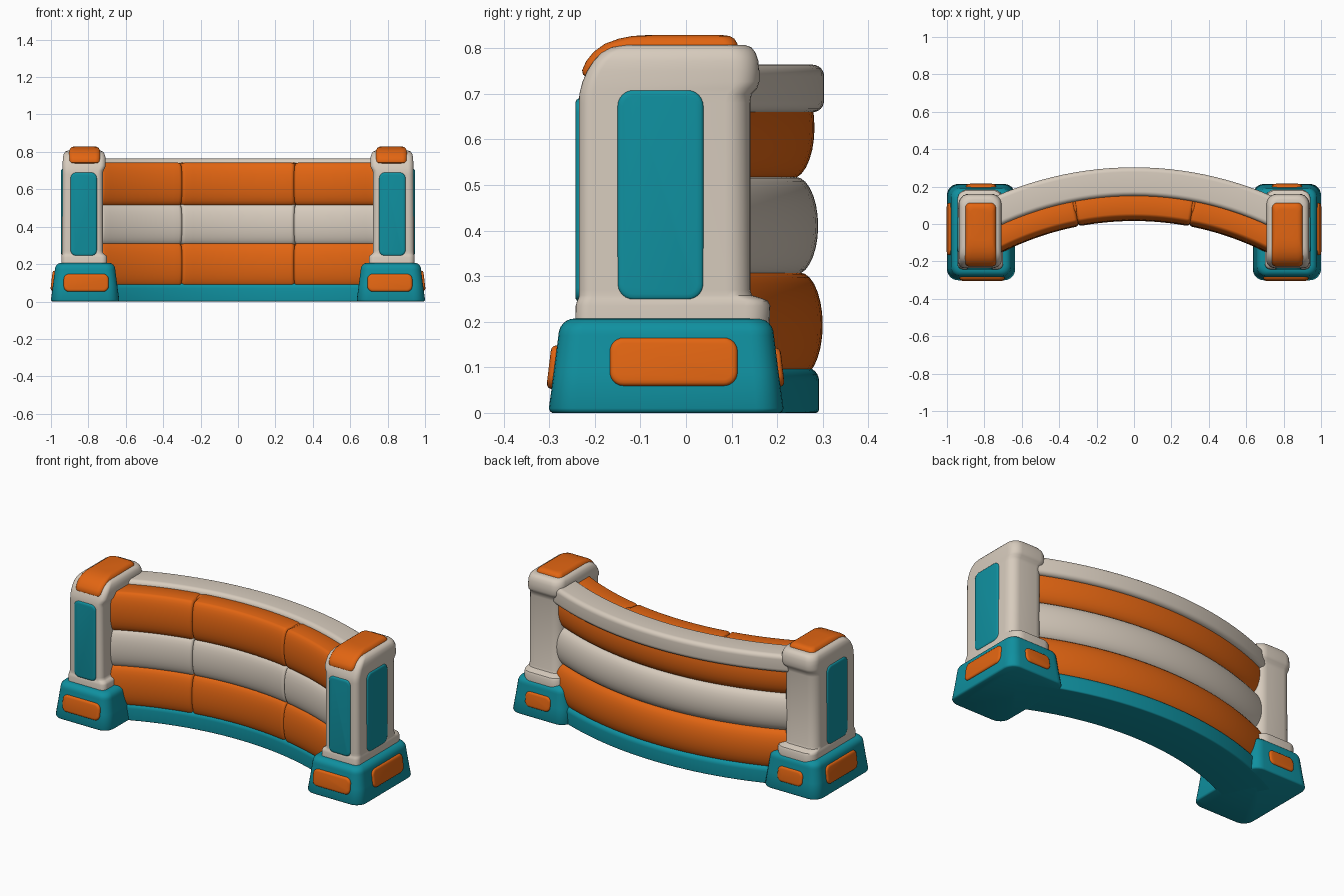
import bpy, bmesh, math
from mathutils import Vector

if "Cube" in bpy.data.objects:
    bpy.data.objects.remove(bpy.data.objects["Cube"])


def material(name, rgb):
    m = bpy.data.materials.new(name)
    m.diffuse_color = (*rgb, 1)
    m.use_nodes = True
    m.node_tree.nodes["Principled BSDF"].inputs["Base Color"].default_value = m.diffuse_color
    return m


ORANGE = material("orange", (0.76, 0.13, 0.006))
TEAL = material("teal", (0.005, 0.28, 0.35))
CREAM = material("cream", (0.68, 0.60, 0.51))


def loft(name, rings, mat, s=1):
    """Skin a list of closed rings, with end caps; s=-1 mirrors in x."""
    bm = bmesh.new()
    vs = [[bm.verts.new((p[0] * s, p[1], p[2])) for p in r] for r in rings]
    n = len(vs[0])
    for a, b in zip(vs, vs[1:]):
        for i in range(n):
            j = (i + 1) % n
            bm.faces.new((a[i], a[j], b[j], b[i]))
    bm.faces.new(vs[0])
    bm.faces.new(vs[-1])
    bmesh.ops.recalc_face_normals(bm, faces=bm.faces)
    me = bpy.data.meshes.new(name)
    bm.to_mesh(me)
    bm.free()
    me.materials.append(mat)
    ob = bpy.data.objects.new(name, me)
    bpy.context.collection.objects.link(ob)
    bpy.ops.object.select_all(action='DESELECT')
    ob.select_set(True)
    bpy.context.view_layer.objects.active = ob
    bpy.ops.object.shade_smooth_by_angle(angle=math.radians(40))
    return ob


def rrect(x0, x1, y0, y1, z, rf, rb=None, seg=6):
    """Rounded rectangle ring at height z; rf/rb = front/back corner radii."""
    rb = rf if rb is None else rb
    out = []
    for k, (cx, cy, r) in enumerate(((x1 - rb, y1 - rb, rb), (x0 + rb, y1 - rb, rb),
                                     (x0 + rf, y0 + rf, rf), (x1 - rf, y0 + rf, rf))):
        for i in range(seg + 1):
            a = math.pi / 2 * (k + i / seg)
            out.append(Vector((cx + r * math.cos(a), cy + r * math.sin(a), z)))
    return out


def plate(name, origin, u, v, w, h, t, r, mat, s):
    """Puffy rounded plate standing t proud of a face spanned by u and v."""
    o, u, v = Vector(origin), Vector(u).normalized(), Vector(v).normalized()
    n = u.cross(v)
    rings = []
    for d, inset in ((-0.02, 0), (t * 0.2, 0), (t * 0.6, 0.002), (t * 0.87, 0.006), (t, 0.013)):
        ring = rrect(-w / 2 + inset, w / 2 - inset, -h / 2 + inset, h / 2 - inset, d, r - inset)
        rings.append([o + u * p.x + v * p.y + n * p.z for p in ring])
    loft(name, rings, mat, s)


# Curved wall: profiles (radius, height) swept round a centre in front
CENTRE_Y = -1.55
END = 0.48


def bulge(r0, r1, z0, z1, df, db, n=14):
    zc, h = (z0 + z1) / 2, (z1 - z0) / 2
    out = []
    for i in range(n + 1):
        a = math.pi * (i / n - 0.5)
        out.append((r1 - db * (1 - math.cos(a)), zc + h * math.sin(a)))
    for i in range(n + 1):
        a = math.pi * (0.5 - i / n)
        out.append((r0 + df * (1 - math.cos(a)), zc + h * math.sin(a)))
    return out


def sweep(name, prof, a0, a1, mat, soft=0.0, steps=28):
    rc = (min(p[0] for p in prof) + max(p[0] for p in prof)) / 2
    zc = (min(p[1] for p in prof) + max(p[1] for p in prof)) / 2
    hz = max(p[1] for p in prof) - zc
    q = [(soft * (1 - math.sin(b)), soft * (1 - math.cos(b)))
         for b in (math.pi / 2 * i / 5 for i in range(5))] if soft else []
    e = soft / 1.6
    stations = [(a0 + d / 1.6, ins) for ins, d in q]
    stations += [(a0 + e + (a1 - a0 - 2 * e) * i / steps, 0) for i in range(steps + 1)]
    stations += [(a1 - d / 1.6, ins) for ins, d in reversed(q)]
    rings = []
    for a, ins in stations:
        f = 1 - ins / hz
        rings.append([((rc + (r - rc) * f) * math.sin(a),
                       CENTRE_Y + (rc + (r - rc) * f) * math.cos(a),
                       zc + (z - zc) * f) for r, z in prof])
    loft(name, rings, mat)


sweep("wall_base", [(p.x, p.y) for p in rrect(1.578, 1.842, 0, 0.10, 0, 0.008, 0.03)],
      -END, END, TEAL)
sweep("wall_top_rail", [(p.x, p.y) for p in rrect(1.70, 1.853, 0.66, 0.764, 0, 0.025)],
      -END, END, CREAM)

rows = (("lower", 0.078, 0.312, 1.566, 1.85, ORANGE),
        ("middle", 0.303, 0.522, 1.572, 1.84, CREAM),
        ("upper", 0.514, 0.742, 1.570, 1.832, ORANGE))
SEAM = 0.19
for label, z0, z1, rf, rb, mat in rows:
    # continuous roll on the back, three cushions on the front
    sweep(label + "_back_roll", bulge(1.61, rb, z0, z1 - 0.004, 0.05, 0.05), -END, END, mat)
    for part, a0, a1 in (("left", -END, -SEAM), ("centre", -SEAM, SEAM), ("right", SEAM, END)):
        sweep(f"{label}_{part}_cushion", bulge(rf, 1.74, z0, z1, 0.035, 0.02),
              a0, a1, mat, soft=0.018, steps=14)

for side, s in (("right", 1), ("left", -1)):
    # Tapered foot with softened top edge
    rows = [(0, 0.008), (0.003, 0.003), (0.01, 0.0), (0.09, 0.011), (0.17, 0.021)]
    rows += [(0.17 + 0.037 * math.sin(b), 0.021 + 0.035 * (1 - math.cos(b)))
             for b in (math.pi / 2 * i / 6 for i in range(1, 7))]
    loft(side + "_foot", [rrect(0.635 + i, 1.0 - i, -0.301 + i, 0.214 - i, z, 0.06 - i * 0.4)
                          for z, i in rows], TEAL, s)
    # Foot plates, leaning with the sloped faces
    k = 0.12
    plate(side + "_foot_front_plate", (0.812, -0.289, 0.10), (1, 0, 0), (0, k, 1),
          0.24, 0.096, 0.012, 0.03, ORANGE, s)
    plate(side + "_foot_side_plate", (0.987, -0.027, 0.112), (0, 1, 0), (-k, 0, 1),
          0.28, 0.106, 0.010, 0.03, ORANGE, s)
    plate(side + "_foot_back_plate", (0.818, 0.202, 0.10), (-1, 0, 0), (0, -k, 1),
          0.16, 0.085, 0.010, 0.028, ORANGE, s)

    # Pillar: collar, recessed column at the back, head (z, x0, x1, y0, y1)
    body = ((0.19, 0.700, 0.944, -0.243, 0.183), (0.235, 0.700, 0.944, -0.242, 0.185),
            (0.246, 0.704, 0.943, -0.239, 0.180), (0.252, 0.714, 0.942, -0.236, 0.165),
            (0.258, 0.720, 0.941, -0.235, 0.145), (0.27, 0.722, 0.941, -0.235, 0.141),
            (0.68, 0.722, 0.938, -0.235, 0.141), (0.70, 0.720, 0.938, -0.234, 0.144),
            (0.712, 0.712, 0.938, -0.231, 0.156), (0.727, 0.708, 0.938, -0.227, 0.161),
            (0.75, 0.708, 0.937, -0.217, 0.161), (0.772, 0.709, 0.936, -0.203, 0.159),
            (0.790, 0.714, 0.931, -0.186, 0.153), (0.802, 0.722, 0.923, -0.165, 0.144),
            (0.807, 0.735, 0.910, -0.140, 0.130))
    loft(side + "_pillar", [rrect(x0, x1, y0, y1, z, 0.03, 0.055)
                            for z, x0, x1, y0, y1 in body], CREAM, s)
    # Pillar panels
    plate(side + "_pillar_front_panel", (0.825, -0.235, 0.467), (1, 0, 0), (0, 0, 1),
          0.14, 0.445, 0.008, 0.03, TEAL, s)
    plate(side + "_pillar_side_panel", (0.9385, -0.056, 0.478), (0, 1, 0), (0, 0, 1),
          0.188, 0.46, 0.008, 0.035, TEAL, s)
    # Cap pad draped over the rounded front of the head (z, inset, y0, y1)
    cap = ((0.735, 0.008, -0.215, 0.11), (0.742, 0.002, -0.226, 0.114),
           (0.752, 0, -0.228, 0.115), (0.772, 0, -0.219, 0.115),
           (0.792, 0.001, -0.203, 0.115), (0.810, 0.004, -0.178, 0.113),
           (0.821, 0.010, -0.148, 0.106), (0.827, 0.019, -0.118, 0.096),
           (0.829, 0.030, -0.085, 0.080))
    loft(side + "_pillar_cap", [rrect(0.735 + i, 0.905 - i, y0, y1, z, 0.028)
                                for z, i, y0, y1 in cap], ORANGE, s)
